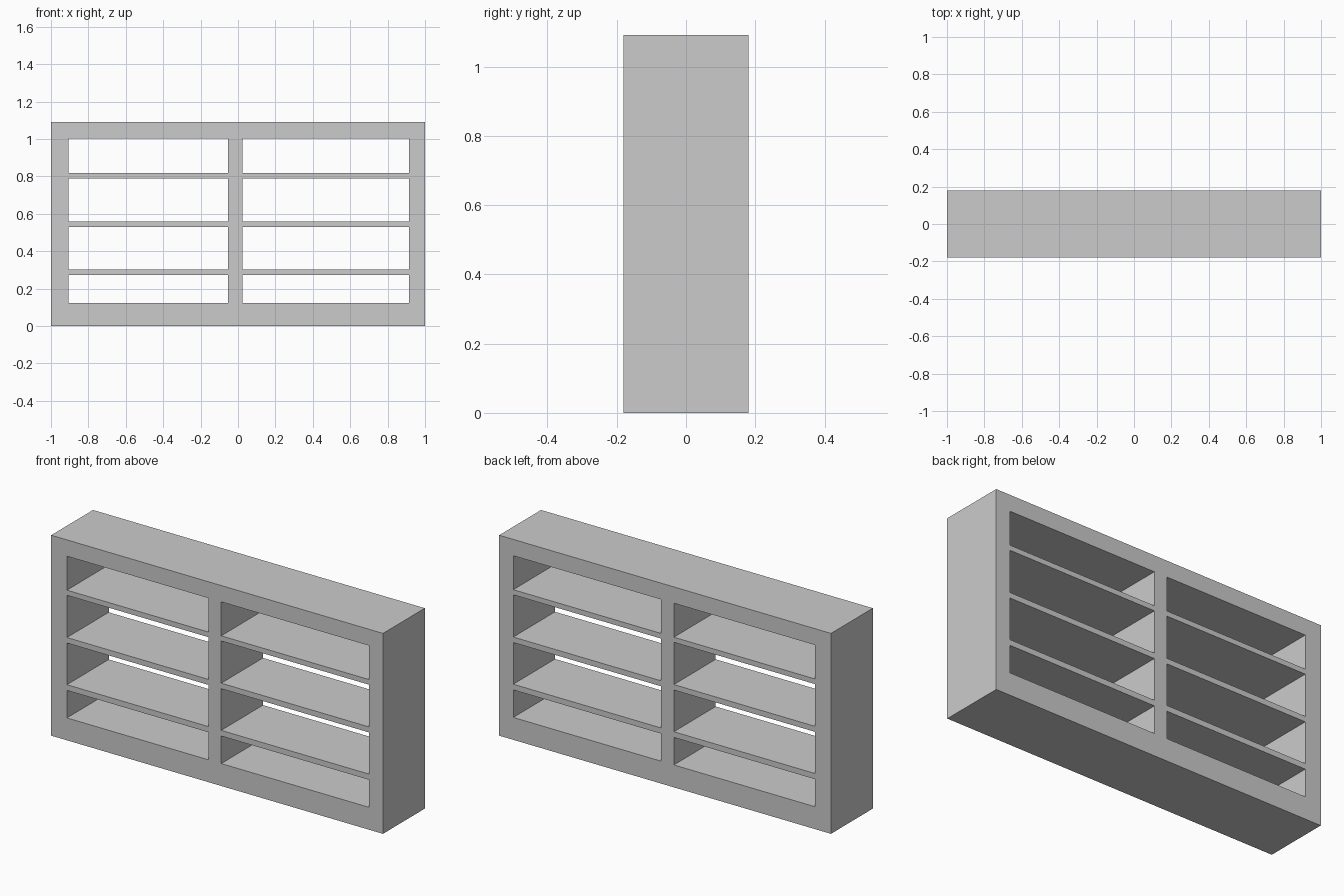
import bpy, bmesh

if "Cube" in bpy.data.objects:
    bpy.data.objects.remove(bpy.data.objects["Cube"])

DEPTH = 0.36
# Board edges across the width (side, left bay, divider, right bay, side)
xs = [-1.0, -0.905, -0.053, 0.025, 0.915, 1.0]
# Board edges up the height (plinth, then bays alternating with shelves, top)
zs = [0.0, 0.122, 0.272, 0.303, 0.53, 0.56, 0.79, 0.818, 1.003, 1.092]

# Front face of the bookcase: a grid of quads that skips the open bays
bm = bmesh.new()
grid = [[bm.verts.new((x, -DEPTH / 2, z)) for x in xs] for z in zs]
for j in range(len(zs) - 1):
    for i in range(len(xs) - 1):
        if i % 2 and j % 2:
            continue
        bm.faces.new((grid[j][i], grid[j][i + 1], grid[j + 1][i + 1], grid[j + 1][i]))

# Extrude the front straight back into one solid, open-backed carcass
front = bm.faces[:]
result = bmesh.ops.extrude_face_region(bm, geom=front, use_keep_orig=True)
back_verts = [g for g in result["geom"] if isinstance(g, bmesh.types.BMVert)]
bmesh.ops.translate(bm, verts=back_verts, vec=(0, DEPTH, 0))
bmesh.ops.recalc_face_normals(bm, faces=bm.faces[:])

mesh = bpy.data.meshes.new("bookcase_carcass")
bm.to_mesh(mesh)
bm.free()
bpy.context.collection.objects.link(bpy.data.objects.new("bookcase_carcass", mesh))
